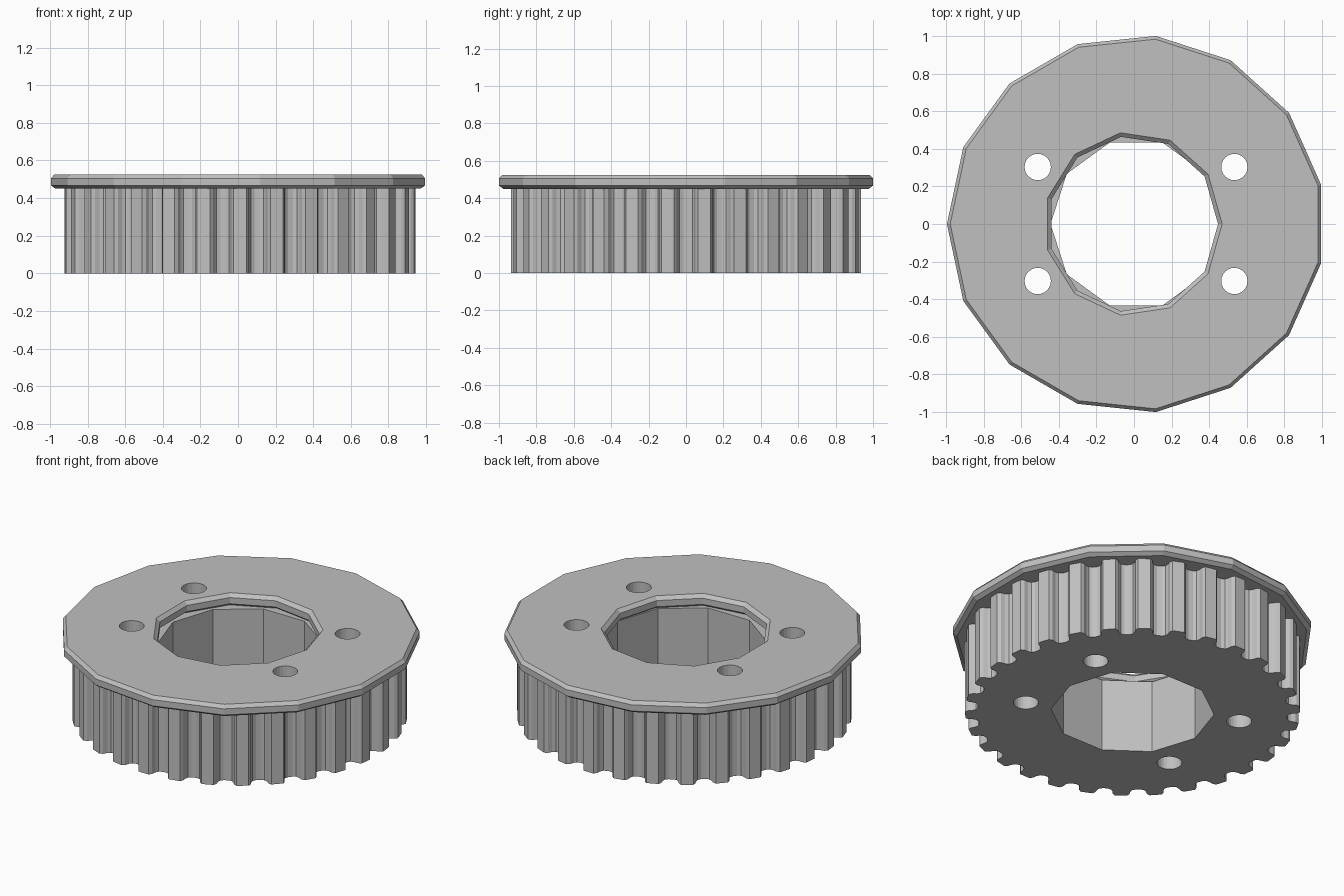
import bpy, bmesh
from math import cos, sin, radians, tau
from mathutils import Vector

cube = bpy.data.objects.get("Cube")
if cube:
    bpy.data.objects.remove(cube)

AXIS_X = 0.011      # shaft axis
BODY_TOP = 0.45
TEETH = 30

metal = bpy.data.materials.new("grey metal")
metal.use_nodes = True
metal.diffuse_color = (0.53, 0.53, 0.53, 1)
metal.node_tree.nodes["Principled BSDF"].inputs["Base Color"].default_value = metal.diffuse_color


def polygon(sides, rx, ry=None, start=0.0, centre=(AXIS_X, 0.0)):
    ry = ry or rx
    return [(centre[0] + rx * cos(radians(start) + tau * i / sides),
             centre[1] + ry * sin(radians(start) + tau * i / sides)) for i in range(sides)]


def toothed_outline():
    half = [(0.9, 0.865), (2.2, 0.874), (2.8, 0.892), (3.1, 0.918), (3.9, 0.935)]
    groove = [(-a, r) for a, r in reversed(half)] + half
    points = []
    for i in range(TEETH):
        for a, r in groove:
            t = radians(a) + tau * i / TEETH
            points.append((AXIS_X + r * cos(t), r * sin(t)))
    return points


def build_plate(name, contours):
    """Each contour is a stack of (outline, z) rings; flat caps close bottom and top."""
    bm = bmesh.new()
    bottom, top = [], []
    for stack in contours:
        rings = [[bm.verts.new((x, y, z)) for x, y in outline] for outline, z in stack]
        n = len(rings[0])
        for low, high in zip(rings, rings[1:]):
            for i in range(n):
                j = (i + 1) % n
                bm.faces.new((low[i], low[j], high[j], high[i]))
        for ring, cap in ((rings[0], bottom), (rings[-1], top)):
            cap += [bm.edges.get((ring[i], ring[(i + 1) % n])) for i in range(n)]
    for edges, normal in ((bottom, (0, 0, -1)), (top, (0, 0, 1))):
        bmesh.ops.triangle_fill(bm, edges=edges, use_beauty=True, normal=Vector(normal))
    bmesh.ops.recalc_face_normals(bm, faces=bm.faces[:])
    mesh = bpy.data.meshes.new(name)
    bm.to_mesh(mesh)
    bm.free()
    mesh.materials.append(metal)
    obj = bpy.data.objects.new(name, mesh)
    bpy.context.collection.objects.link(obj)
    return obj


def bolt_holes(z0, z1):
    stacks = []
    for sx in (-1, 1):
        for sy in (-1, 1):
            circle = polygon(24, 0.07, centre=(AXIS_X + sx * 0.523, sy * 0.303))
            stacks.append([(circle, z0), (circle, z1)])
    return stacks


# Toothed body with a ten-sided bore
teeth, bore = toothed_outline(), polygon(10, 0.455)
build_plate("toothed_body", [
    [(teeth, 0), (teeth, BODY_TOP)],
    [(bore, 0), (bore, BODY_TOP)],
] + bolt_holes(0, BODY_TOP))

# Flange with bevelled rim and a wider bevelled opening
rim = [(0.982, BODY_TOP), (1.0055, 0.467), (1.0055, 0.505), (0.988, 0.525)]
lip = [(0.0, BODY_TOP), (-0.022, 0.467), (-0.022, 0.505), (0.0, 0.525)]
build_plate("flange", [
    [(polygon(15, r, start=12), z) for r, z in rim],
    [(polygon(11, 0.474 + d, 0.49 + d, centre=(-0.005, 0)), z) for d, z in lip],
] + bolt_holes(BODY_TOP, 0.525))
